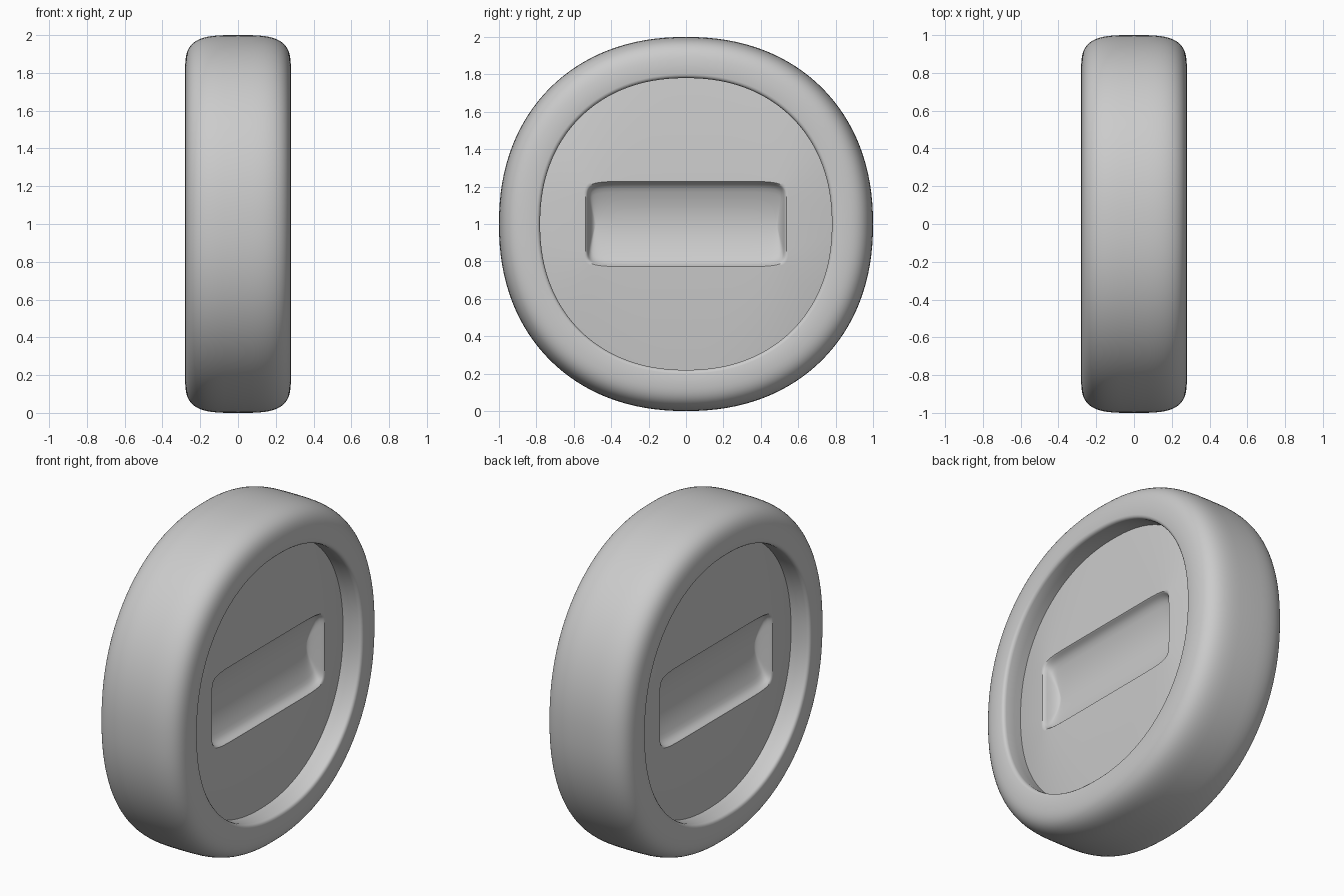
import bpy
import bmesh
from math import sin, cos, pi, radians, copysign

SEGMENTS = 128
ROUND = 2.18      # slightly squared circle
BOXY = 10         # rounded rectangle

if "Cube" in bpy.data.objects:
    bpy.data.objects.remove(bpy.data.objects["Cube"])

grey = bpy.data.materials.new("plain grey")
grey.use_nodes = True
grey.diffuse_color = (0.6, 0.6, 0.6, 1)
grey.node_tree.nodes["Principled BSDF"].inputs["Base Color"].default_value = grey.diffuse_color


def bend(value, power):
    """Signed power used by every superellipse."""
    return copysign(abs(value) ** (2 / power), value) if abs(value) > 1e-6 else 0.0


def ring(bm, x, half_y, half_z, power):
    """Superellipse loop around the x axis, standing on the ground."""
    loop = []
    for i in range(SEGMENTS):
        a = 2 * pi * i / SEGMENTS
        loop.append(bm.verts.new((x, half_y * bend(cos(a), power),
                                  1 + half_z * bend(sin(a), power))))
    return loop


def loft(name, sections):
    """Skin the loops, then mirror the half onto the other side."""
    bm = bmesh.new()
    loops = [ring(bm, *s) for s in sections]
    for a, b in zip(loops, loops[1:]):
        for i in range(SEGMENTS):
            j = (i + 1) % SEGMENTS
            bm.faces.new((a[i], a[j], b[j], b[i]))
    bmesh.ops.remove_doubles(bm, verts=bm.verts, dist=0.0001)
    mesh = bpy.data.meshes.new(name)
    bm.to_mesh(mesh)
    bm.free()
    mesh.materials.append(grey)
    obj = bpy.data.objects.new(name, mesh)
    bpy.context.collection.objects.link(obj)
    bpy.ops.object.select_all(action='DESELECT')
    obj.select_set(True)
    bpy.context.view_layer.objects.active = obj
    bpy.ops.object.shade_smooth_by_angle(angle=radians(40))
    mirror = obj.modifiers.new("mirror", 'MIRROR')
    mirror.use_axis = (True, False, False)
    return obj


# Outer rim: soft shoulder, small rolled lip, then the recess wall
profile = []
STEPS = 16
for k in range(STEPS + 1):
    a = pi / 2 * k / STEPS
    profile.append((0.28 * bend(sin(a), 3.5), 0.80 + 0.20 * bend(cos(a), 3.5)))
profile += [(0.277, 0.790), (0.270, 0.783), (0.258, 0.780), (0.20, 0.782), (0.14, 0.786)]
loft("outer_rim", [(x, r, r, ROUND) for x, r in profile])

# Side panel: gently raised from the recess wall up to the slot edge
panel = [(0.15, 0.795, 0.795, ROUND),
         (0.203, 0.548, 0.238, BOXY),
         (0.203, 0.538, 0.228, BOXY),
         (0.196, 0.530, 0.222, BOXY),
         (0.180, 0.525, 0.218, BOXY)]
# Scooped slot: long trough with steep ends
for k in range(1, 11):
    t = k / 10
    panel.append((0.115 + 0.055 * (1 - t) ** 2, 0.522 - 0.04 * t, 0.214 * (1 - t), BOXY))
loft("side_panel", panel)
